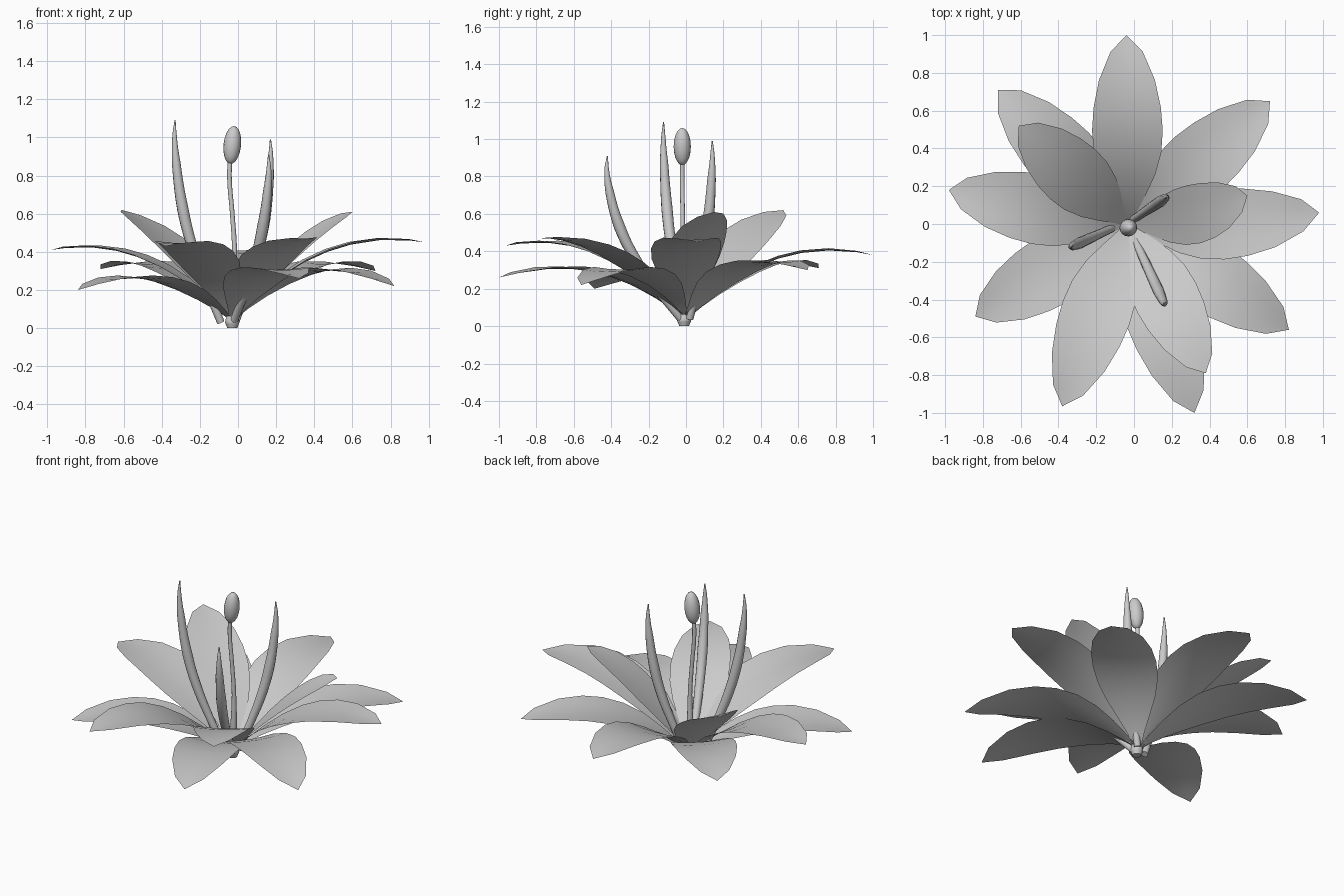
import bpy, bmesh, math
from mathutils import Vector

if "Cube" in bpy.data.objects:
    bpy.data.objects.remove(bpy.data.objects["Cube"])

CX, CY = -0.03, 0.0
# outline of one petal: (fraction of length, half width)
OUTLINE = [(0, .015), (.08, .05), (.17, .095), (.28, .145), (.4, .178), (.52, .187),
           (.64, .178), (.78, .148), (.92, .085), (1, 0)]


def shade(obj):
    bpy.ops.object.select_all(action='DESELECT')
    obj.select_set(True)
    bpy.context.view_layer.objects.active = obj
    bpy.ops.object.shade_smooth_by_angle(angle=math.radians(50))


def petal(name, tip, ctrl_r, ctrl_z, cup=0.015, roll=0.0, wide=1.0, bend=0.0):
    """Thin curved leaf from the flower base to the tip point."""
    d = Vector((tip[0] - CX, tip[1] - CY, 0))
    length = d.length
    d.normalize()
    side = Vector((-d.y, d.x, 0))
    bm = bmesh.new()
    rows = []
    for t, w in OUTLINE:
        w *= wide
        r = 2 * t * (1 - t) * ctrl_r + t * t * length
        z = (1 - t) ** 2 * .04 + 2 * t * (1 - t) * ctrl_z + t * t * tip[2]
        mid = Vector((CX, CY, z)) + d * r + side * bend * 4 * t * (1 - t)
        if w == 0:
            rows.append([bm.verts.new(mid)])
        else:
            rows.append([bm.verts.new(mid + side * w * u +
                                      Vector((0, 0, cup * u * u * w / .19 + roll * u * w)))
                         for u in (-1, -.5, 0, .5, 1)])
    for a, b in zip(rows, rows[1:]):
        for i in range(4):
            if len(b) == 1:
                bm.faces.new((a[i], b[0], a[i + 1]))
            else:
                bm.faces.new((a[i], b[i], b[i + 1], a[i + 1]))
    bmesh.ops.recalc_face_normals(bm, faces=bm.faces)
    bm.normal_update()
    if sum(f.normal.z for f in bm.faces) < 0:
        bmesh.ops.reverse_faces(bm, faces=bm.faces)
    me = bpy.data.meshes.new(name)
    bm.to_mesh(me)
    bm.free()
    ob = bpy.data.objects.new(name, me)
    bpy.context.collection.objects.link(ob)
    shade(ob)


def tube(name, pts):
    """Tapered round rod through (x, y, z, radius) points."""
    cu = bpy.data.curves.new(name, 'CURVE')
    cu.dimensions = '3D'
    cu.bevel_depth = 1
    cu.bevel_resolution = 4
    cu.resolution_u = 5
    cu.use_fill_caps = True
    sp = cu.splines.new('BEZIER')
    sp.bezier_points.add(len(pts) - 1)
    for bp, (x, y, z, r) in zip(sp.bezier_points, pts):
        bp.co = (x, y, z)
        bp.radius = r
        bp.handle_left_type = bp.handle_right_type = 'AUTO'
    ob = bpy.data.objects.new(name, cu)
    bpy.context.collection.objects.link(ob)
    bpy.ops.object.select_all(action='DESELECT')
    ob.select_set(True)
    bpy.context.view_layer.objects.active = ob
    bpy.ops.object.convert(target='MESH')
    shade(bpy.context.view_layer.objects.active)


# drooping lower petals
for i, (tip, cz) in enumerate([((.72, .65, .30), .45), ((.82, -.56, .22), .45),
                               ((.32, -1.0, .26), .42), ((-.84, -.49, .20), .38),
                               ((-.72, .71, .31), .44)]):
    petal(f"lower_petal_{i + 1}", tip, .45, cz)

# middle petals
for i, (tip, cz, bend) in enumerate([((.98, .06, .45), .54, -.03), ((-.38, -.965, .43), .53, 0),
                                     ((-.98, .18, .41), .50, .012), ((-.04, 1.0, .38), .50, 0)]):
    petal(f"middle_petal_{i + 1}", tip, .45, cz, bend=bend)

# raised inner petals, rolled a little sideways
petal("inner_petal_1", (-.61, .52, .62), .37, .48, .012, .12, .95)
petal("inner_petal_2", (.60, .15, .61), .35, .49, .012, .12, .84, -.03)
petal("inner_petal_3", (.38, -.79, .47), .40, .485, .012, .03, .93)

# tall tapered stamens: start, tip
PROFILE = [(0, 0, .02), (.18, .32, .023), (.37, .62, .028), (.56, .83, .03),
           (.78, .97, .023), (.92, 1.01, .012), (1, 1, .003)]
for i, (a, b) in enumerate([((-.09, -.01, .03), (-.33, -.12, 1.09)),
                            ((-.01, .02, .04), (.17, .14, .99)),
                            ((-.02, -.03, .04), (.16, -.42, .91))]):
    tube(f"stamen_{i + 1}", [(a[0] + (b[0] - a[0]) * h, a[1] + (b[1] - a[1]) * h,
                              a[2] + (b[2] - a[2]) * v, r) for v, h, r in PROFILE])

# central pistil stalk and its bud
tube("pistil_stalk", [(-.03, -.01, 0, .026), (-.03, -.01, .03, .038), (-.028, -.01, .1, .022),
                      (-.018, -.015, .4, .013), (-.03, -.018, .6, .012),
                      (-.045, -.02, .8, .012), (-.038, -.02, .92, .012)])
bpy.ops.mesh.primitive_uv_sphere_add(segments=16, ring_count=10, radius=1,
                                     location=(-.03, -.02, .96), rotation=(0, math.radians(6), 0))
bud = bpy.context.object
bud.name = "pistil_bud"
bud.scale = (.046, .046, .1)
shade(bud)
